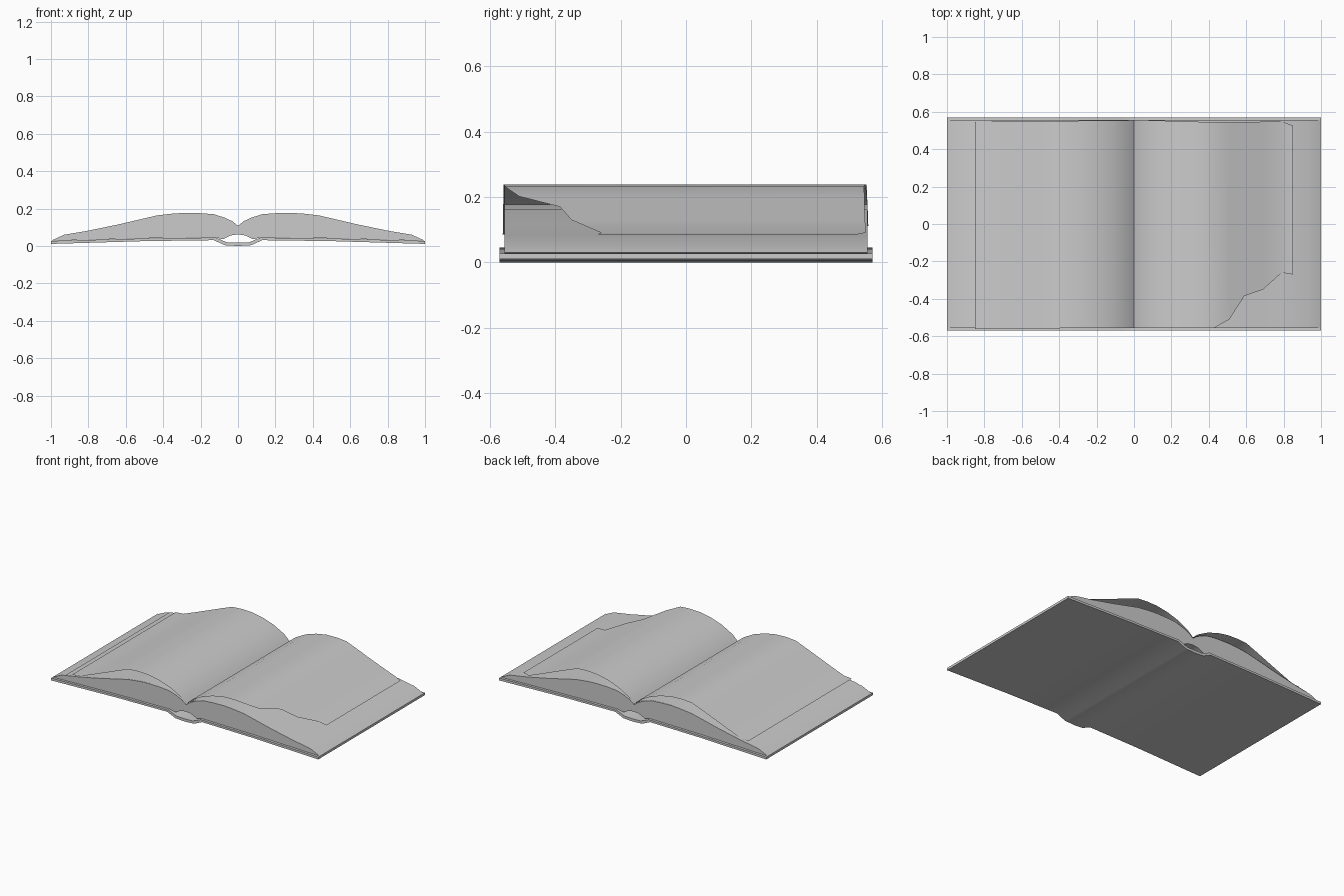
import bpy, bmesh, math

cube = bpy.data.objects.get("Cube")
if cube:
    bpy.data.objects.remove(cube, do_unlink=True)

grey = bpy.data.materials.new("plain grey")
grey.use_nodes = True
GREY = (0.6, 0.6, 0.6, 1)
grey.diffuse_color = GREY
grey.node_tree.nodes["Principled BSDF"].inputs["Base Color"].default_value = GREY


def finish(name, bm, angle=30):
    mesh = bpy.data.meshes.new(name)
    bm.to_mesh(mesh)
    bm.free()
    mesh.materials.append(grey)
    obj = bpy.data.objects.new(name, mesh)
    bpy.context.collection.objects.link(obj)
    bpy.ops.object.select_all(action="DESELECT")
    obj.select_set(True)
    bpy.context.view_layer.objects.active = obj
    bpy.ops.object.shade_smooth_by_angle(angle=math.radians(angle))
    return obj


def mirrored(half):
    """Complete a line of (x, z) points given from the spine outwards."""
    return [(-x, z) for x, z in reversed(half) if x > 0] + half


def band(name, top, bottom, depth):
    """Solid between two mirrored lines, extruded along y."""
    outline = mirrored(top) + mirrored(bottom)[::-1]
    bm = bmesh.new()
    face = bm.faces.new([bm.verts.new((x, -depth, z)) for x, z in outline])
    extruded = bmesh.ops.extrude_face_region(bm, geom=[face])["geom"]
    moved = [v for v in extruded if isinstance(v, bmesh.types.BMVert)]
    bmesh.ops.translate(bm, verts=moved, vec=(0, 2 * depth, 0))
    bmesh.ops.recalc_face_normals(bm, faces=bm.faces)
    return finish(name, bm)


def sheet(name, columns, side):
    """Single loose leaf from (x, z, front y, back y) columns."""
    bm = bmesh.new()
    rows = [(bm.verts.new((side * x, front, z)), bm.verts.new((side * x, back, z)))
            for x, z, front, back in columns]
    for (a, b), (c, d) in zip(rows, rows[1:]):
        bm.faces.new((a, c, d, b) if side > 0 else (a, b, d, c))
    return finish(name, bm, 40)


# Hard cover with a sunken spine
cover_top = [(0, 0.018), (0.06, 0.02), (0.12, 0.045), (0.5, 0.04), (1, 0.027)]
cover_bottom = [(0, 0), (0.07, 0.004), (0.13, 0.031), (0.5, 0.026), (1, 0.011)]
band("cover", cover_top, cover_bottom, 0.57)

# Page block arching away from the spine
page_top = [(0, 0.108), (0.03, 0.132), (0.07, 0.151), (0.13, 0.17), (0.2, 0.175),
            (0.28, 0.177), (0.35, 0.173), (0.435, 0.163), (0.64, 0.115),
            (0.8, 0.082), (0.93, 0.06), (0.995, 0.03)]
page_bottom = [(0, 0.062), (0.04, 0.056), (0.08, 0.036), (0.12, 0.046),
               (0.5, 0.041), (0.99, 0.028)]
band("page_block", page_top, page_bottom, 0.555)

# Leaf lying flat on the left-hand pages of the spread
flat = [(x, z + 0.004, -0.553, 0.553) for x, z in page_top if x < 0.9]
sheet("resting_leaf", flat + [(0.9, 0.069, -0.553, 0.553)], -1)

# Raised leaves, one whole and one with a torn corner
rise = [(0, 0.112), (0.04, 0.15), (0.12, 0.193), (0.2, 0.22), (0.28, 0.235),
        (0.36, 0.238), (0.43, 0.233)]
fall = [(0.51, 0.202), (0.59, 0.17), (0.69, 0.13), (0.79, 0.091), (0.85, 0.086)]

whole = [(x, z, -0.555 - 0.006 * x, 0.555 - 0.01 * x) for x, z in rise + fall]
sheet("whole_leaf", whole, -1)

tear = [-0.51, -0.385, -0.35, -0.26, -0.27]
back = [0.545, 0.545, 0.547, 0.55, 0.525]
torn = [(x, z, -0.555, 0.557 - 0.03 * x) for x, z in rise]
torn += [(x, z, f, b) for (x, z), f, b in zip(fall, tear, back)]
sheet("torn_leaf", torn, 1)
